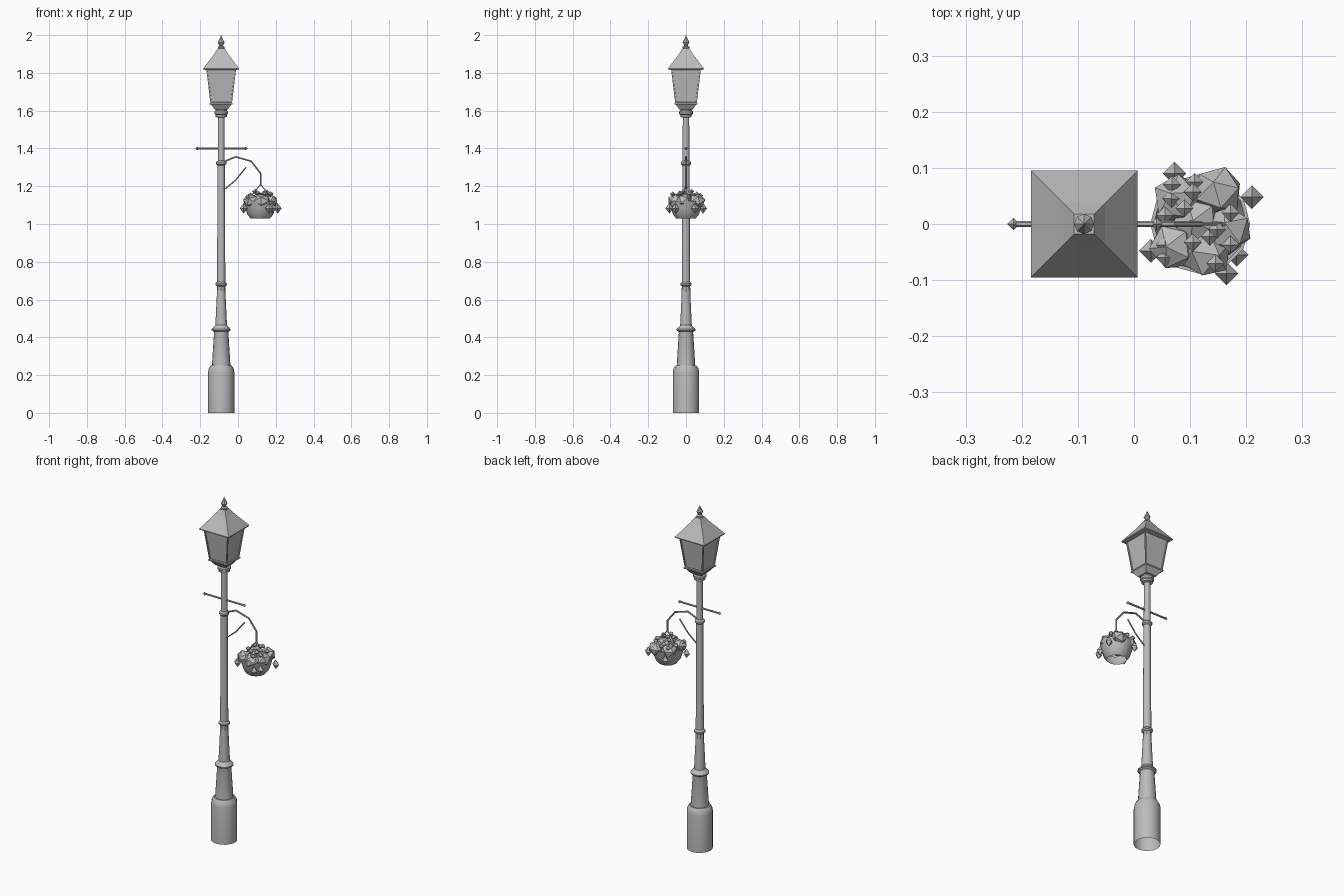
import bpy, bmesh, math
from mathutils import Matrix, Vector

cube = bpy.data.objects.get("Cube")
if cube:
    bpy.data.objects.remove(cube)

POST_X = -0.089
POT_X = 0.118

grey = bpy.data.materials.new("plain grey")
grey.use_nodes = True
grey.diffuse_color = (0.5, 0.5, 0.5, 1)
grey.node_tree.nodes["Principled BSDF"].inputs["Base Color"].default_value = grey.diffuse_color


def finish(name, bm, smooth=False):
    mesh = bpy.data.meshes.new(name)
    bm.normal_update()
    bm.to_mesh(mesh)
    bm.free()
    mesh.materials.append(grey)
    ob = bpy.data.objects.new(name, mesh)
    bpy.context.collection.objects.link(ob)
    if smooth:
        bpy.ops.object.select_all(action="DESELECT")
        bpy.context.view_layer.objects.active = ob
        ob.select_set(True)
        bpy.ops.object.shade_smooth_by_angle(angle=math.radians(35))
    return ob


def loft(bm, profile, sides, x, turn=0.0):
    """Stack rings of (radius, height) and skin them; both ends stay open."""
    rings = []
    for r, z in profile:
        angles = [turn + math.tau * i / sides for i in range(sides)]
        rings.append([bm.verts.new((x + r * math.cos(a), r * math.sin(a), z)) for a in angles])
    walls = []
    for low, high in zip(rings, rings[1:]):
        for i in range(sides):
            j = (i + 1) % sides
            walls.append(bm.faces.new((low[i], low[j], high[j], high[i])))
    return rings, walls


def turned(name, profile, sides=16, x=POST_X):
    bm = bmesh.new()
    loft(bm, profile, sides, x)
    bmesh.ops.remove_doubles(bm, verts=bm.verts, dist=0.0002)
    return finish(name, bm, True)


def square(profile):
    """Turn half widths into corner radii."""
    return [(h * math.sqrt(2), z) for h, z in profile]


def rod(name, points, radius, sides=6):
    bm = bmesh.new()
    pts = [Vector(p) for p in points]
    rings = []
    for i, p in enumerate(pts):
        d = (pts[min(i + 1, len(pts) - 1)] - pts[max(i - 1, 0)]).normalized()
        side = Vector((0, 1, 0))
        up = d.cross(side)
        rings.append([bm.verts.new(p + radius * (math.cos(a) * side + math.sin(a) * up))
                      for a in (math.tau * k / sides for k in range(sides))])
    for a, b in zip(rings, rings[1:]):
        for i in range(sides):
            j = (i + 1) % sides
            bm.faces.new((a[i], a[j], b[j], b[i]))
    bm.faces.new(rings[0])
    bm.faces.new(rings[-1])
    bmesh.ops.recalc_face_normals(bm, faces=bm.faces)
    return finish(name, bm, True)


def diamond(bm, x, y, z, r, h):
    cone = dict(cap_ends=False, segments=4, radius1=r, radius2=0, depth=h)
    for flip in (1, -1):
        spin = Matrix.Rotation(0 if flip == 1 else math.pi, 4, "X")
        bmesh.ops.create_cone(bm, **cone, matrix=Matrix.Translation((x, y, z + flip * h / 2)) @ spin)


# Post, from the wide foot to the collar under the lantern
turned("post_foot", [(0.070, 0), (0.070, 0.215), (0.066, 0.235), (0.055, 0.252), (0.046, 0.252)])
turned("lower_column", [(0.049, 0.25), (0.038, 0.425), (0.039, 0.43), (0.050, 0.437),
                        (0.050, 0.443), (0.034, 0.46), (0.030, 0.465)])
turned("middle_column", [(0.031, 0.46), (0.021, 0.67), (0.030, 0.677), (0.030, 0.685), (0.021, 0.695)])
turned("inner_column", [(0.025, 0.46), (0.022, 0.70)], 8)
turned("upper_shaft", [(0.022, 0.69), (0.019, 1.31), (0.027, 1.317), (0.027, 1.327),
                       (0.018, 1.335), (0.017, 1.57)])
turned("lantern_collar", [(0.017, 1.563), (0.030, 1.567), (0.030, 1.578), (0.036, 1.583),
                          (0.036, 1.594), (0.030, 1.60), (0.030, 1.612)])

# Lantern body with recessed panes
bm = bmesh.new()
rings, walls = loft(bm, square([(0.034, 1.605), (0.057, 1.637), (0.079, 1.822)]), 4, POST_X, math.pi / 4)
bm.faces.new(list(reversed(rings[0])))
bm.normal_update()
panes = walls[4:]
bmesh.ops.inset_individual(bm, faces=panes, thickness=0.009, depth=0)
bmesh.ops.inset_individual(bm, faces=panes, thickness=0.0005, depth=-0.006)
finish("lantern_body", bm)

bm = bmesh.new()
loft(bm, square([(0.057, 1.632), (0.061, 1.634), (0.061, 1.640), (0.057, 1.642)]), 4, POST_X, math.pi / 4)
finish("lantern_sill", bm)

# Flared roof and finial
bm = bmesh.new()
rings, walls = loft(bm, square([(0.078, 1.815), (0.095, 1.818), (0.095, 1.823), (0.037, 1.900),
                                (0.018, 1.930)]), 4, POST_X, math.pi / 4)
bm.faces.new(list(reversed(rings[0])))
bm.faces.new(rings[-1])
finish("lantern_roof", bm)
turned("finial", [(0.014, 1.925), (0.018, 1.932), (0.018, 1.938), (0.009, 1.943), (0.018, 1.962),
                  (0.008, 1.98), (0.0001, 2.0)], 8)

# Ladder bar with pointed ends
ends = (-0.215, 0.040)
rod("ladder_bar", [(ends[0], 0, 1.4), (ends[1], 0, 1.4)], 0.005)
bm = bmesh.new()
for x in ends:
    diamond(bm, x, 0, 1.4, 0.011, 0.010)
finish("ladder_bar_ends", bm)

# Hanging bracket
rod("bracket_arm", [(-0.075, 0, 1.328), (-0.055, 0, 1.338), (-0.013, 0, 1.356), (0.070, 0, 1.332),
                    (0.120, 0, 1.268), (0.120, 0, 1.20)], 0.005)
rod("bracket_brace", [(-0.075, 0, 1.18), (-0.013, 0, 1.232), (0.042, 0, 1.30)], 0.004)
for side, label in ((1, "left"), (-1, "right")):
    rod("hanger_" + label, [(0.120, 0, 1.21), (POT_X + side * 0.072, 0, 1.12)], 0.003)

# Flower pot
turned("flower_pot", [(0.052, 1.03), (0.068, 1.05), (0.080, 1.085), (0.089, 1.122),
                      (0.083, 1.122), (0.072, 1.085)], 12, POT_X)

# Leafy clumps
bm = bmesh.new()
for x, y, r in ((0.150, 0.058, 0.046), (0.078, 0.044, 0.046), (0.070, -0.040, 0.044),
                (0.128, -0.052, 0.047), (0.166, -0.010, 0.046), (0.112, 0.005, 0.045)):
    squash = Matrix.Diagonal((1, 1, 0.85, 1))
    turn = Matrix.Rotation(x * 40, 4, "Z") @ Matrix.Rotation(y * 30, 4, "X")
    bmesh.ops.create_icosphere(bm, subdivisions=1, radius=r,
                               matrix=Matrix.Translation((x, y, 1.122)) @ squash @ turn)
finish("foliage", bm)

# Small blossoms on top, larger ones trailing over the rim
bm = bmesh.new()
tops = [(0.068, 0.07), (0.108, 0.075), (0.105, 0.057), (0.067, 0.045), (0.09, 0.028),
        (0.055, 0.015), (0.172, 0.02), (0.055, -0.037), (0.055, -0.06), (0.105, -0.033),
        (0.135, -0.022), (0.148, -0.01), (0.145, -0.07), (0.172, -0.037)]
for x, y in tops:
    spread = math.hypot(x - POT_X, y)
    diamond(bm, x, y, 1.172 - 0.25 * spread + 0.01 * math.sin(x * 90), 0.016, 0.014)
finish("top_blossoms", bm)
bm = bmesh.new()
for x, y in [(0.072, 0.09), (0.210, 0.048), (0.030, -0.048), (0.165, -0.088), (0.183, -0.055)]:
    diamond(bm, x, y, 1.083, 0.021, 0.028)
finish("trailing_blossoms", bm)
